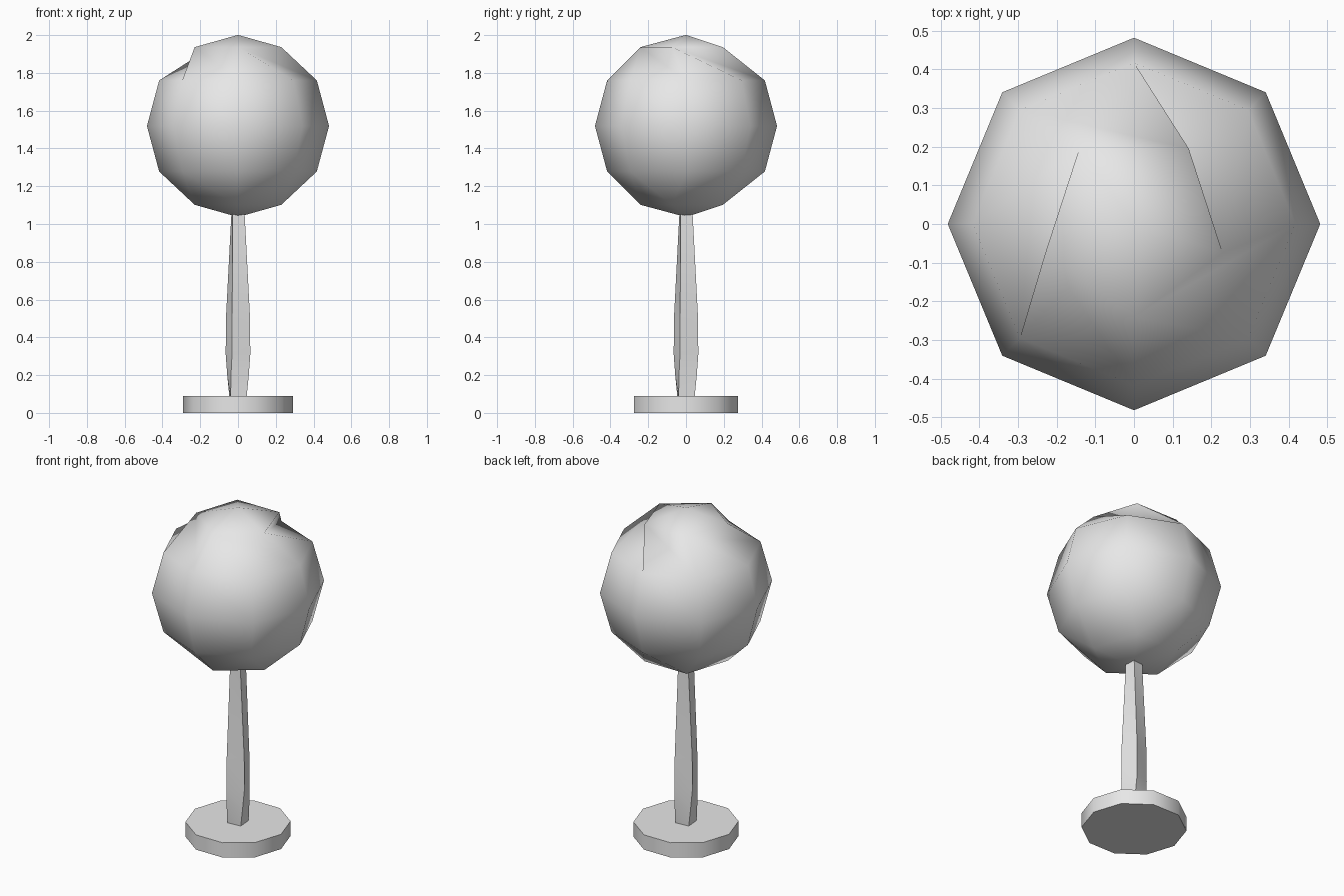
import bpy, bmesh
from math import sin, cos, radians, tau

cube = bpy.data.objects.get("Cube")
if cube:
    bpy.data.objects.remove(cube, do_unlink=True)

grey = bpy.data.materials.new("plain_grey")
grey.use_nodes = True
colour = (0.8, 0.8, 0.8, 1)
grey.diffuse_color = colour
grey.node_tree.nodes["Principled BSDF"].inputs["Base Color"].default_value = colour


def ring(bm, sides, radius, z, start=-90):
    """Regular polygon of vertices, counter-clockwise from the start angle."""
    turn = radians(start)
    return [bm.verts.new((radius * cos(turn + tau * i / sides),
                          radius * sin(turn + tau * i / sides), z))
            for i in range(sides)]


def bridge(bm, upper, lower):
    """Triangulated band between two rings, which may differ in side count."""
    n = max(len(upper), len(lower))

    def pick(loop, i):
        return loop[(i * len(loop) // n) % len(loop)]

    for i in range(n):
        a, b = pick(upper, i), pick(upper, i + 1)
        c, d = pick(lower, i), pick(lower, i + 1)
        for tri in ((a, c, d), (a, d, b)):
            if len(set(tri)) == 3:
                bm.faces.new(tri)


def finish(bm, name, angle):
    bmesh.ops.recalc_face_normals(bm, faces=bm.faces)
    mesh = bpy.data.meshes.new(name)
    bm.to_mesh(mesh)
    bm.free()
    mesh.materials.append(grey)
    obj = bpy.data.objects.new(name, mesh)
    bpy.context.collection.objects.link(obj)
    bpy.ops.object.select_all(action='DESELECT')
    obj.select_set(True)
    bpy.context.view_layer.objects.active = obj
    bpy.ops.object.shade_smooth_by_angle(angle=radians(angle))


# Base: ten-sided disc
bm = bmesh.new()
top = ring(bm, 10, 0.29, 0.09, 0)
bottom = ring(bm, 10, 0.29, 0, 0)
bm.faces.new(top)
bm.faces.new(bottom)
bridge(bm, top, bottom)
finish(bm, "base", 40)

# Stem: square post, swollen low down and slightly twisted (z, radius, twist)
bm = bmesh.new()
sections = [(0.08, 0.06, 41), (0.2, 0.068, 33), (0.31, 0.0725, 26),
            (0.5, 0.071, 26), (1.08, 0.044, 40)]
loops = [ring(bm, 4, r, z, -90 - twist) for z, r, twist in sections]
for low, high in zip(loops, loops[1:]):
    bridge(bm, high, low)
bm.faces.new(loops[0])
bm.faces.new(loops[-1])
finish(bm, "stem", 40)

# Crown: faceted ball with fewer sides near its poles
bm = bmesh.new()
R, CENTRE = 0.482, 1.519
loops = []
for step, sides in enumerate((1, 5, 8, 8, 8, 5, 1)):
    tilt = radians(30 * step)
    loops.append(ring(bm, sides, R * sin(tilt), CENTRE + R * cos(tilt)))
for high, low in zip(loops, loops[1:]):
    bridge(bm, high, low)
finish(bm, "crown", 180)
